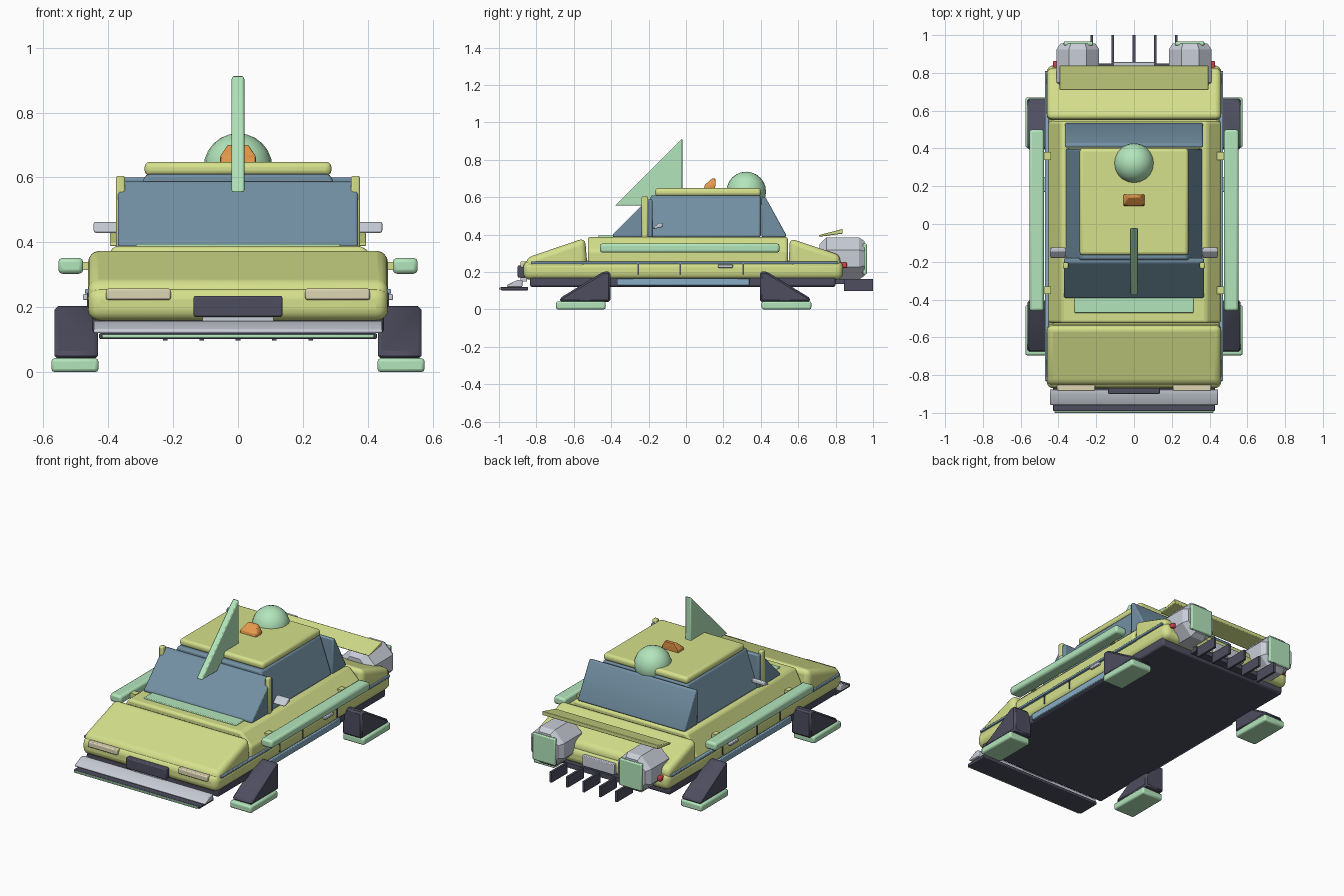
import bpy, bmesh, math

if "Cube" in bpy.data.objects:
    bpy.data.objects.remove(bpy.data.objects["Cube"])


def mat(name, *rgb):
    m = bpy.data.materials.new(name)
    m.diffuse_color = (*rgb, 1)
    m.use_nodes = True
    m.node_tree.nodes["Principled BSDF"].inputs["Base Color"].default_value = m.diffuse_color
    return m


YELLOW = mat("yellow paint", .67, .75, .26)
GREEN = mat("mint", .45, .79, .50)
GLASS = mat("blue glass", .17, .28, .37)
TRIM = mat("blue trim", .25, .42, .56)
DARK = mat("dark", .075, .075, .115)
METAL = mat("light metal", .58, .61, .68)
BEIGE = mat("beige lamp", .72, .66, .45)
ORANGE = mat("orange", .80, .32, .07)
RED = mat("red lamp", .65, .05, .07)


def finish(name, bm, m, bevel=0, seg=2, smooth=35):
    bmesh.ops.recalc_face_normals(bm, faces=bm.faces)
    me = bpy.data.meshes.new(name)
    bm.to_mesh(me)
    bm.free()
    ob = bpy.data.objects.new(name, me)
    bpy.context.collection.objects.link(ob)
    if m:
        me.materials.append(m)
    if bevel:
        b = ob.modifiers.new("bevel", 'BEVEL')
        b.width, b.segments, b.limit_method = bevel, seg, 'ANGLE'
    if smooth:
        bpy.ops.object.select_all(action='DESELECT')
        ob.select_set(True)
        bpy.context.view_layer.objects.active = ob
        bpy.ops.object.shade_smooth_by_angle(angle=math.radians(smooth))
    return ob


def loft(name, rings, m, bevel=0, seg=2, smooth=35):
    """Skin a list of equal-length point rings and cap both ends."""
    bm = bmesh.new()
    vs = [[bm.verts.new(p) for p in r] for r in rings]
    n = len(vs[0])
    for a, b in zip(vs, vs[1:]):
        for i in range(n):
            bm.faces.new((a[i], a[(i + 1) % n], b[(i + 1) % n], b[i]))
    bm.faces.new(vs[0])
    bm.faces.new(vs[-1])
    return finish(name, bm, m, bevel, seg, smooth)


def side_prism(name, yz, x0, x1, m, bevel=0, seg=2):
    return loft(name, [[(x, y, z) for y, z in yz] for x in (x0, x1)], m, bevel, seg)


def front_prism(name, xz, y0, y1, m, bevel=0, seg=2):
    return loft(name, [[(x, y, z) for x, z in xz] for y in (y0, y1)], m, bevel, seg)


def box(name, x, y, z, m, bevel=0, seg=2):
    return side_prism(name, [(y[0], z[0]), (y[1], z[0]), (y[1], z[1]), (y[0], z[1])],
                      x[0], x[1], m, bevel, seg)


def sided(s, a, b):
    return (s * a, s * b)


# Body
box("chassis", (-.45, .45), (-.835, .80), (.12, .19), DARK, .012)
box("lower_body", (-.463, .463), (-.87, .84), (.158, .262), YELLOW, .038, 4)
front_prism("middle_body", [(-.46, .24), (.46, .24), (.46, .315), (.385, .388),
                            (-.385, .388)], -.525, .545, YELLOW, .015, 3)
side_prism("hood", [(-.855, .21), (-.855, .275), (-.54, .382), (-.525, .21)],
           -.462, .462, YELLOW, .035, 4)
side_prism("rear_deck", [(.825, .21), (.825, .29), (.555, .38), (.548, .21)],
           -.462, .462, YELLOW, .03, 4)
box("cowl_vent", (-.315, .315), (-.47, -.385), (.37, .395), GREEN, .004)

# Cabin
front_prism("cabin_glass", [(-.365, .385), (.365, .385), (.285, .61), (-.285, .61)],
            -.19, .40, GLASS, .012)
side_prism("windshield", [(-.392, .385), (-.392, .40), (-.205, .588), (-.18, .588),
                          (-.18, .385)], -.37, .37, GLASS, .008)
side_prism("rear_window", [(.535, .385), (.535, .40), (.425, .60), (.405, .60),
                           (.405, .385)], -.365, .365, GLASS, .008)
box("roof", (-.288, .288), (-.165, .40), (.605, .648), YELLOW, .017, 3)

# Roof equipment
side_prism("roof_fin", [(-.38, .555), (-.02, .555), (-.02, .915)], -.02, .02, GREEN, .006)
bm = bmesh.new()
bmesh.ops.create_uvsphere(bm, u_segments=20, v_segments=12, radius=.106)
bmesh.ops.translate(bm, verts=bm.verts, vec=(0, .322, .63))
finish("roof_dome", bm, GREEN)
loft("roof_beacon", [[(-.055, .095, .64), (.055, .095, .64), (.055, .155, .64), (-.055, .155, .64)],
                     [(-.055, .10, .665), (.055, .10, .665), (.055, .157, .665), (-.055, .157, .665)],
                     [(-.032, .14, .70), (.032, .14, .70), (.032, .157, .70), (-.032, .157, .70)]],
     ORANGE, .003, 1)

# Nose
box("grille", (-.137, .137), (-.90, -.85), (.17, .235), DARK, .006)
box("front_plate", (-.11, .11), (-.885, -.85), (.15, .172), METAL)
side_prism("front_bumper", [(-.958, .12), (-.875, .12), (-.875, .158), (-.90, .158),
                            (-.958, .13)], -.445, .445, METAL, .008)
box("splitter", (-.428, .428), (-.99, -.845), (.102, .12), DARK, .004)
box("splitter_lip", (-.42, .42), (-1.0, -.985), (.105, .116), GREEN, .003)

# Tail
side_prism("spoiler", [(.71, .388), (.838, .405), (.838, .43), (.71, .397)],
           -.395, .395, YELLOW, .004)
box("rear_plate", (-.11, .11), (.83, .857), (.175, .24), METAL, .004)
for i in range(5):
    x = (i - 2) * .112
    box("diffuser_fin", (x - .007, x + .007), (.845, 1.0), (.097, .162), DARK)
box("diffuser_mount", (-.24, .24), (.76, .85), (.135, .165), DARK)

# Paired parts
for s in (-1, 1):
    box("headlight", sided(s, .207, .407), (-.885, -.85), (.223, .257), BEIGE, .006)
    box("side_rail", sided(s, .477, .554), (-.46, .50), (.303, .352), GREEN, .013)
    for y in (-.35, .36):
        box("rail_bracket", sided(s, .44, .485), (y - .02, y + .02), (.315, .34), YELLOW)
    box("body_trim", sided(s, .45, .472), (-.83, .81), (.242, .256), TRIM, .003)
    box("side_skirt", sided(s, .44, .463), (-.37, .34), (.127, .166), TRIM, .004)
    for y in (-.255, -.03, .305):
        box("door_seam", sided(s, .455, .466), (y - .004, y + .004), (.185, .245), DARK)
    box("door_handle", sided(s, .455, .478), (.17, .25), (.222, .24), METAL, .004)
    box("door_pillar", sided(s, .348, .376), (-.237, -.203), (.38, .605), YELLOW, .007)
    side_prism("mirror", [(-.182, .428), (-.125, .44), (-.125, .463), (-.145, .463)],
               s * .36, s * .445, METAL, .006)
    # Landing legs and pads
    for leg, c, d, rng in (("front", -.405, -1, (-.695, -.43)), ("rear", .395, 1, (.405, .67))):
        side_prism(leg + "_leg", [(c, .04), (c + d * .27, .04), (c + d * .27, .06),
                                  (c + d * .035, .203), (c, .203)],
                   s * .432, s * .565, DARK, .012, 1)
        box(leg + "_foot", sided(s, .43, .575), rng, (0, .043), GREEN, .01)
    # Octagonal engines
    prof = [(.715, .085), (.75, .122), (.925, .122), (.955, .10)]
    ang = [math.pi / 8 + k * math.pi / 4 for k in range(8)]
    loft("engine", [[(s * .297 + r * math.cos(a), y, .272 + r * math.sin(a)) for a in ang]
                    for y, r in prof], METAL, smooth=0)
    box("engine_nozzle", sided(s, .218, .372), (.945, .967), (.187, .352), GREEN, .006)
    box("tail_lamp", sided(s, .37, .43), (.825, .862), (.222, .25), RED, .006)
